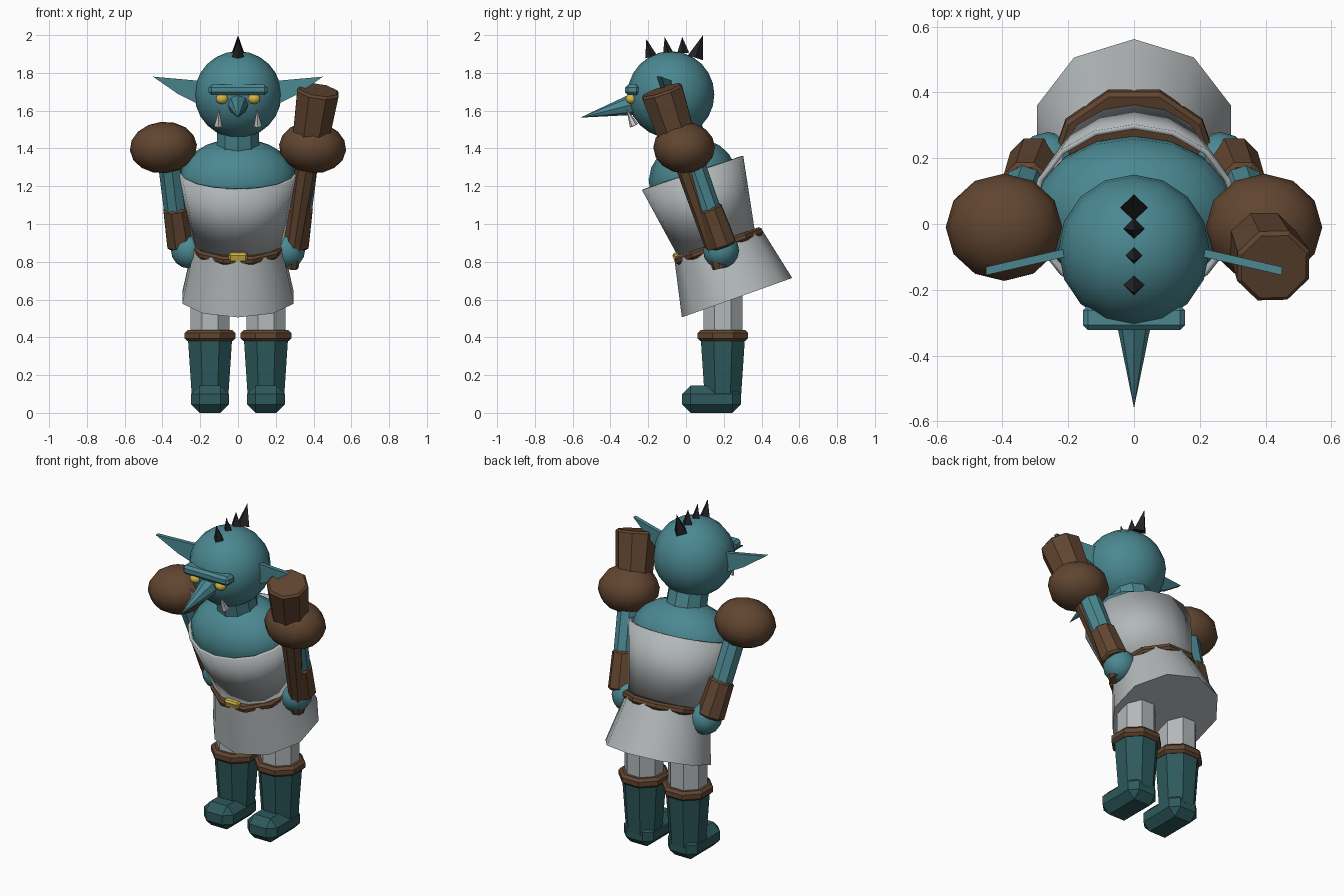
import bpy, bmesh, math
from mathutils import Vector, Matrix, Euler

if "Cube" in bpy.data.objects:
    bpy.data.objects.remove(bpy.data.objects["Cube"], do_unlink=True)


def material(name, *rgb):
    m = bpy.data.materials.new(name)
    m.use_nodes = True
    m.diffuse_color = (*rgb, 1)
    m.node_tree.nodes["Principled BSDF"].inputs["Base Color"].default_value = (*rgb, 1)
    return m


SKIN = material("teal_skin", 0.07, 0.245, 0.285)
BOOT = material("dark_teal_boot", 0.026, 0.10, 0.105)
BROWN = material("brown_leather", 0.12, 0.06, 0.03)
CLOTH = material("grey_cloth", 0.45, 0.48, 0.49)
GOLD = material("yellow", 0.65, 0.47, 0.06)
BLACK = material("black_hair", 0.017, 0.017, 0.019)
IVORY = material("ivory", 0.58, 0.58, 0.56)


def finish(name, bm, mat, smooth=0, bevel=0):
    bmesh.ops.recalc_face_normals(bm, faces=bm.faces)
    me = bpy.data.meshes.new(name)
    bm.to_mesh(me)
    bm.free()
    me.materials.append(mat)
    ob = bpy.data.objects.new(name, me)
    bpy.context.collection.objects.link(ob)
    for p in me.polygons:
        p.use_smooth = smooth > 0
    if smooth:
        me.set_sharp_from_angle(angle=math.radians(smooth))
    if bevel:
        mod = ob.modifiers.new("bevel", "BEVEL")
        mod.width, mod.segments = bevel, 1
        mod.limit_method, mod.angle_limit = "ANGLE", math.radians(50)
    return ob


def rod(name, a, b, r1, r2, sides, mat, spin=0, caps=True, **kw):
    """Tapered prism from point a to point b."""
    a, b = Vector(a), Vector(b)
    axis = b - a
    turn = Vector((0, 0, 1)).rotation_difference(axis).to_matrix().to_4x4()
    place = Matrix.Translation((a + b) / 2) @ turn @ Matrix.Rotation(math.radians(spin), 4, "Z")
    bm = bmesh.new()
    bmesh.ops.create_cone(bm, cap_ends=caps, segments=sides, radius1=r1, radius2=r2,
                          depth=axis.length, matrix=place)
    return finish(name, bm, mat, **kw)


def ball(name, c, r, mat, u=16, v=10, tilt=(0, 0, 0)):
    bm = bmesh.new()
    place = Matrix.LocRotScale(Vector(c), Euler([math.radians(t) for t in tilt]), Vector(r))
    bmesh.ops.create_uvsphere(bm, u_segments=u, v_segments=v, radius=1, matrix=place)
    return finish(name, bm, mat, smooth=60)


def box(name, c, size, mat, bevel=0, tilt=0):
    bm = bmesh.new()
    place = Matrix.LocRotScale(Vector(c), Euler((math.radians(tilt), 0, 0)), Vector(size))
    bmesh.ops.create_cube(bm, size=1, matrix=place)
    return finish(name, bm, mat, bevel=bevel)


# Torso, vest and skirt lean forward
ball("torso", (0, 0.035, 1.24), (0.31, 0.235, 0.21), SKIN, tilt=(18, 0, 0))
vest = rod("vest", (0, 0.16, 0.9), (0, 0.035, 1.27), 0.215, 0.283, 16, CLOTH,
           caps=False, smooth=40)
vest.scale.x = 1.12
vest.modifiers.new("thickness", "SOLIDIFY").thickness = 0.015
rod("skirt", (0, 0.27, 0.61), (0, 0.17, 0.89), 0.31, 0.245, 10, CLOTH, smooth=42)
rod("belt", (0, 0.182, 0.863), (0, 0.167, 0.905), 0.257, 0.257, 10, BROWN, spin=18, bevel=0.012)
box("belt_buckle", (0, -0.05, 0.825), (0.1, 0.035, 0.05), GOLD, bevel=0.01, tilt=20)

# Head and face
rod("neck", (0, 0.01, 1.36), (0, -0.04, 1.54), 0.12, 0.115, 10, SKIN)
ball("head", (0, -0.08, 1.685), (0.23, 0.23, 0.23), SKIN, 16, 12)
box("brow", (0, -0.285, 1.71), (0.31, 0.075, 0.055), SKIN, bevel=0.015)
rod("nose", (0, -0.265, 1.637), (0, -0.56, 1.563), 0.06, 0, 8, SKIN)
for y, z, ty, tz, r in ((-0.185, 1.885, -0.21, 1.98, 0.032), (-0.095, 1.905, -0.113, 1.99, 0.027),
                        (-0.015, 1.905, -0.02, 1.99, 0.032), (0.05, 1.88, 0.09, 2.0, 0.042)):
    rod("hair_spike", (0, y, z), (0, ty, tz), r, 0, 4, BLACK)


def ear(name, s):
    """Thin pointed plate swept outward and forward."""
    bm = bmesh.new()
    outline = ((0.17, 1.755), (0.45, 1.78), (0.32, 1.69), (0.21, 1.635), (0.17, 1.62))
    f = bm.faces.new([bm.verts.new((s * x, -0.05 - 0.23 * (x - 0.1), z)) for x, z in outline])
    ext = bmesh.ops.extrude_face_region(bm, geom=[f])["geom"]
    bmesh.ops.translate(bm, vec=(0, -0.025, 0), verts=[g for g in ext if isinstance(g, bmesh.types.BMVert)])
    finish(name, bm, SKIN)


# Mirrored parts
for s, side in ((1, "left"), (-1, "right")):
    ear(side + "_ear", s)
    ball(side + "_eye", (s * 0.085, -0.29, 1.663), (0.034, 0.03, 0.028), GOLD, 10, 8)
    rod(side + "_tusk", (s * 0.105, -0.275, 1.52), (s * 0.1, -0.315, 1.61), 0.024, 0, 6, IVORY)

    # Arm
    ball(side + "_shoulder_pad", (s * 0.395, -0.01, 1.405), (0.178, 0.163, 0.136), BROWN, 12, 8,
         tilt=(0, s * 5, 0))
    rod(side + "_upper_arm", (s * 0.37, 0.01, 1.4), (s * 0.33, 0.125, 1.07), 0.064, 0.062, 8, SKIN)
    rod(side + "_forearm_guard", (s * 0.33, 0.12, 1.09), (s * 0.3, 0.195, 0.88), 0.072, 0.08, 8,
        BROWN, spin=22.5, bevel=0.012)
    ball(side + "_hand", (s * 0.26, 0.185, 0.86), (0.095, 0.095, 0.095), SKIN, 12, 8)

    # Leg and boot
    x, y = s * 0.148, 0.195
    rod(side + "_leg", (x, y, 0.38), (x, y, 0.74), 0.112, 0.112, 8, CLOTH, spin=22.5)
    rod(side + "_boot_shaft", (x, y, 0.08), (x, y, 0.4), 0.104, 0.127, 8, BOOT, spin=22.5)
    rod(side + "_boot_cuff", (x, y, 0.38), (x, y, 0.438), 0.145, 0.145, 8, BROWN, spin=22.5, bevel=0.015)
    box(side + "_foot", (x, 0.135, 0.0725), (0.2, 0.31, 0.145), BOOT, bevel=0.045)

# Club carried over the left shoulder
low, top = Vector((0.28, 0.18, 0.77)), Vector((0.425, -0.13, 1.71))
mid = low.lerp(top, 0.7)
rod("club_handle", low, mid, 0.04, 0.063, 8, BROWN)
rod("club_head", mid, top, 0.102, 0.12, 8, BROWN, spin=22.5, bevel=0.012)
